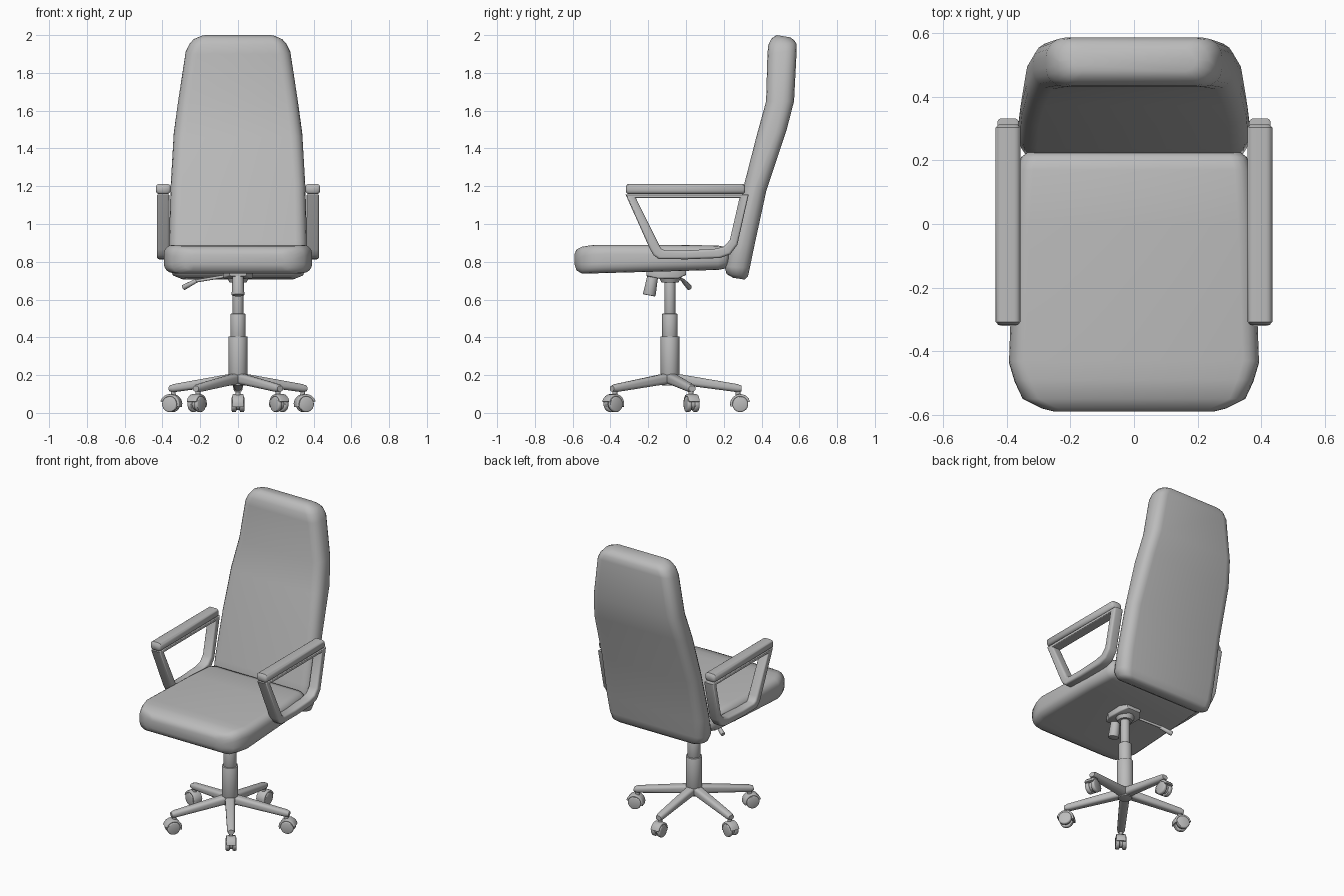
import bpy, bmesh
from math import pi, sin, cos, radians
from mathutils import Matrix, Vector

cube = bpy.data.objects.get("Cube")
if cube:
    bpy.data.objects.remove(cube)

grey = bpy.data.materials.new("plain grey")
grey.use_nodes = True
COLOUR = (0.5, 0.5, 0.5, 1)
grey.diffuse_color = COLOUR
grey.node_tree.nodes["Principled BSDF"].inputs["Base Color"].default_value = COLOUR

AXIS_Y = -0.085  # column position


def finish(bm, name, matrix=Matrix(), sharp=45):
    bmesh.ops.transform(bm, matrix=matrix, verts=bm.verts)
    bmesh.ops.recalc_face_normals(bm, faces=bm.faces)
    mesh = bpy.data.meshes.new(name)
    bm.to_mesh(mesh)
    bm.free()
    mesh.materials.append(grey)
    mesh.shade_smooth()
    mesh.set_sharp_from_angle(angle=radians(sharp))
    obj = bpy.data.objects.new(name, mesh)
    bpy.context.collection.objects.link(obj)
    return obj


def loft(name, stations, radius, closed=False, matrix=Matrix(), sharp=50, steps=4):
    """Skin rounded rectangles; each station is (y, z) to (y, z) and a half width in x."""
    bm = bmesh.new()
    rings = []
    for y1, z1, y2, z2, w in stations:
        a, b = Vector((0, y1, z1)), Vector((0, y2, z2))
        mid, half = (a + b) / 2, (b - a).length / 2
        across = (b - a).normalized()
        r = min(radius, half * 0.95, w * 0.95)
        ring = []
        for q, (sx, sy) in enumerate([(1, 1), (-1, 1), (-1, -1), (1, -1)]):
            for i in range(steps + 1):
                t = (q + i / steps) * pi / 2
                x = sx * (w - r) + r * cos(t)
                v = sy * (half - r) + r * sin(t)
                ring.append(bm.verts.new(mid + across * v + Vector((x, 0, 0))))
        rings.append(ring)
    n = len(rings[0])
    pairs = list(zip(rings, rings[1:]))
    if closed:
        pairs.append((rings[-1], rings[0]))
    else:
        bm.faces.new(rings[0])
        bm.faces.new(rings[-1])
    for p, q in pairs:
        for i in range(n):
            j = (i + 1) % n
            bm.faces.new((p[i], p[j], q[j], q[i]))
    return finish(bm, name, matrix, sharp)


def rod(name, start, end, r1, r2=None, bevel=0.0, matrix=Matrix(), sides=24):
    """Cylinder or cone between two points, with optional rounded rims."""
    start, end = Vector(start), Vector(end)
    axis = end - start
    bm = bmesh.new()
    bmesh.ops.create_cone(bm, cap_ends=True, segments=sides, radius1=r1,
                          radius2=r1 if r2 is None else r2, depth=axis.length)
    if bevel:
        rims = [e for e in bm.edges if any(len(f.verts) > 4 for f in e.link_faces)]
        bmesh.ops.bevel(bm, geom=rims, offset=bevel, segments=2, affect='EDGES', profile=0.5)
    turn = axis.to_track_quat('Z', 'Y').to_matrix().to_4x4()
    return finish(bm, name, matrix @ Matrix.Translation((start + end) / 2) @ turn)


# Seat cushion, front to back
loft("seat", [
    (-0.59, 0.785, -0.59, 0.84, 0.25),
    (-0.58, 0.755, -0.58, 0.865, 0.29),
    (-0.55, 0.737, -0.55, 0.88, 0.35),
    (-0.50, 0.738, -0.49, 0.889, 0.375),
    (-0.44, 0.74, -0.43, 0.89, 0.393),
    (0.0, 0.752, 0.0, 0.889, 0.378),
    (0.17, 0.757, 0.17, 0.886, 0.367),
    (0.21, 0.765, 0.21, 0.877, 0.355),
    (0.225, 0.785, 0.225, 0.855, 0.335)], 0.05)

# Tall backrest, bottom to top
loft("backrest", [
    (0.25, 0.715, 0.31, 0.706, 0.30),
    (0.215, 0.735, 0.328, 0.722, 0.345),
    (0.203, 0.775, 0.338, 0.768, 0.36),
    (0.235, 0.91, 0.362, 0.885, 0.365),
    (0.308, 1.21, 0.425, 1.175, 0.357),
    (0.372, 1.46, 0.532, 1.495, 0.34),
    (0.424, 1.65, 0.572, 1.65, 0.317),
    (0.431, 1.90, 0.586, 1.92, 0.277),
    (0.436, 1.95, 0.584, 1.955, 0.257),
    (0.452, 1.982, 0.572, 1.974, 0.235),
    (0.48, 2.0, 0.552, 1.988, 0.195)], 0.06)

# Armrests: a closed loop under a padded bar, on both sides
for side, label in ((1, "left"), (-1, "right")):
    place = Matrix.Translation((side * 0.396, 0, 0))
    loft(label + "_arm_frame", [
        (-0.32, 1.157, -0.265, 1.137, 0.034),
        (-0.19, 0.865, -0.145, 0.895, 0.034),
        (-0.172, 0.835, -0.132, 0.87, 0.034),
        (-0.145, 0.815, -0.11, 0.86, 0.034),
        (0.0, 0.813, 0.0, 0.86, 0.034),
        (0.18, 0.82, 0.15, 0.868, 0.034),
        (0.235, 0.84, 0.20, 0.88, 0.034),
        (0.272, 0.89, 0.232, 0.915, 0.034),
        (0.332, 1.157, 0.283, 1.137, 0.034)], 0.014, closed=True, matrix=place)
    loft(label + "_arm_pad", [
        (-0.318, 1.168, -0.318, 1.2, 0.03),
        (-0.308, 1.158, -0.308, 1.213, 0.039),
        (0.303, 1.158, 0.303, 1.213, 0.039),
        (0.313, 1.168, 0.313, 1.2, 0.03)], 0.02, matrix=place)

# Gas lift column in three steps
for name, low, high, r in (("column_sleeve", 0.2, 0.405, 0.05),
                           ("column_middle", 0.40, 0.525, 0.041),
                           ("column_piston", 0.52, 0.74, 0.029),
                           ("base_hub", 0.145, 0.21, 0.042)):
    rod(name, (0, AXIS_Y, low), (0, AXIS_Y, high), r, bevel=0.003)

# Tilt mechanism under the seat
rod("mechanism_cone", (0, AXIS_Y, 0.69), (0, AXIS_Y, 0.73), 0.045, 0.065)
loft("mechanism_plate", [
    (-0.21, 0.725, -0.21, 0.76, 0.045),
    (-0.15, 0.712, -0.15, 0.76, 0.08),
    (-0.04, 0.712, -0.04, 0.76, 0.08),
    (0.0, 0.73, 0.0, 0.765, 0.05)], 0.008)
rod("tension_knob", (0, -0.174, 0.735), (0, -0.195, 0.622), 0.028, 0.034, bevel=0.005)
rod("lever_rod", (-0.03, -0.06, 0.73), (-0.24, -0.005, 0.695), 0.008, sides=12)
rod("lever_grip", (-0.22, -0.015, 0.70), (-0.29, 0.018, 0.663), 0.011, 0.015, bevel=0.004, sides=12)

# Five legs with twin-wheel casters; each is built along +y, then turned
for k in range(5):
    spin = Matrix.Translation((0, AXIS_Y, 0)) @ Matrix.Rotation(k * 2 * pi / 5, 4, 'Z')
    tag = "_" + str(k + 1)
    loft("base_leg" + tag, [
        (0.0, 0.155, 0.0, 0.212, 0.03),
        (0.05, 0.15, 0.05, 0.205, 0.03),
        (0.355, 0.11, 0.36, 0.152, 0.024),
        (0.38, 0.114, 0.38, 0.143, 0.019)], 0.018, matrix=spin)
    rod("caster_stem" + tag, (0, 0.36, 0.08), (0, 0.36, 0.12), 0.013, matrix=spin, sides=12)
    for s, label in ((1, "a"), (-1, "b")):
        rod("caster_wheel_" + label + tag, (s * 0.008, 0.372, 0.046), (s * 0.034, 0.372, 0.046),
            0.042, bevel=0.008, matrix=spin)
    # Curved hood over the wheels, swept around the axle
    arc = [radians(a) for a in range(15, 196, 20)]
    loft("caster_hood" + tag, [
        (0.372 + 0.04 * cos(a), 0.046 + 0.04 * sin(a),
         0.372 + 0.054 * cos(a), 0.046 + 0.054 * sin(a), 0.03) for a in arc],
        0.005, matrix=spin, steps=2)
    rod("caster_axle" + tag, (-0.02, 0.372, 0.046), (0.02, 0.372, 0.046), 0.03, matrix=spin, sides=16)
